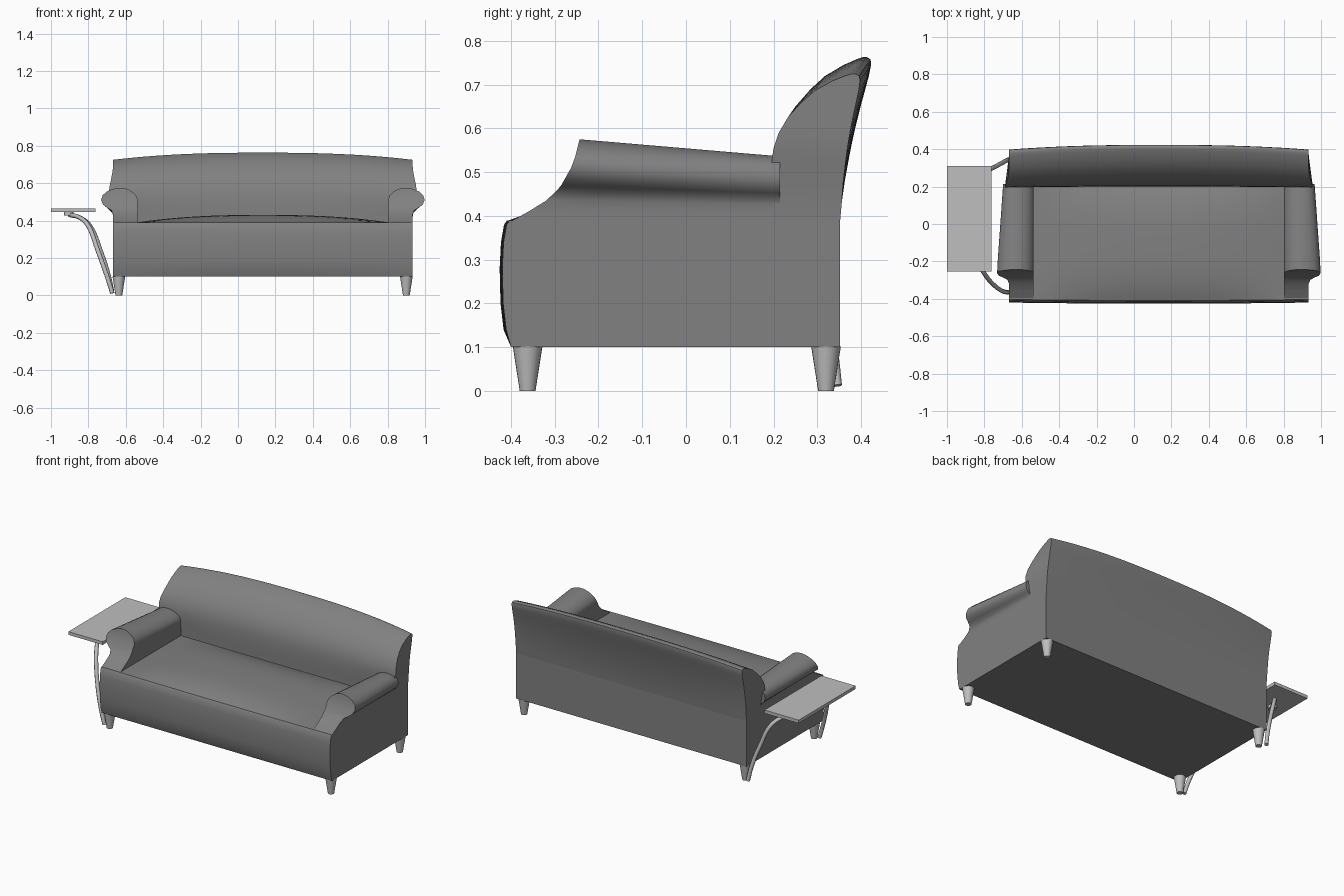
import bpy, bmesh, math
from mathutils import Vector

if "Cube" in bpy.data.objects:
    bpy.data.objects.remove(bpy.data.objects["Cube"])

CX = 0.133  # middle of the sofa; the side table sits off to its right


def material(name, v):
    m = bpy.data.materials.new(name)
    m.use_nodes = True
    col = (v, v, v, 1)
    m.diffuse_color = col
    m.node_tree.nodes["Principled BSDF"].inputs["Base Color"].default_value = col
    return m


fabric = material("grey fabric", 0.22)
metal = material("light grey metal", 0.52)


def finish(name, bm, mat, angle=40):
    bmesh.ops.recalc_face_normals(bm, faces=bm.faces)
    me = bpy.data.meshes.new(name)
    bm.to_mesh(me)
    bm.free()
    ob = bpy.data.objects.new(name, me)
    bpy.context.collection.objects.link(ob)
    me.materials.append(mat)
    bpy.ops.object.select_all(action="DESELECT")
    ob.select_set(True)
    bpy.context.view_layer.objects.active = ob
    bpy.ops.object.shade_smooth_by_angle(angle=math.radians(angle))
    return ob


def shell(name, stations, mat):
    """Loft closed rings; each end is closed by strips between paired ring points."""
    bm = bmesh.new()
    rings = [[bm.verts.new(p) for p in ring] for ring in stations]
    n = len(rings[0])
    for a, b in zip(rings, rings[1:]):
        for i in range(n):
            j = (i + 1) % n
            bm.faces.new((a[i], a[j], b[j], b[i]))
    for ring in (rings[0], rings[-1]):
        for i in range(n // 2 - 1):
            bm.faces.new((ring[i], ring[i + 1], ring[n - 2 - i], ring[n - 1 - i]))
    return finish(name, bm, mat)


def paired(rows):
    """Rows of (height, first side, second side) become one ring of (side, height)."""
    return [(a, z) for z, a, b in rows] + [(b, z) for z, a, b in reversed(rows)]


spread = [math.sin(math.pi / 2 * (i / 12 - 1)) for i in range(25)]

# Upholstered base with a softly bowed front
base_rows = [(0.10, -0.40, 0.352), (0.14, -0.411, 0.352), (0.20, -0.418, 0.352),
             (0.28, -0.42, 0.352), (0.34, -0.417, 0.352), (0.38, -0.41, 0.352),
             (0.39, -0.403, 0.352)]


def base_ring(u):
    return [(CX + 0.80 * u, y - 0.006 * (1 - u * u) * (y < 0 and z > 0.1), z)
            for y, z in paired(base_rows)]


shell("sofa_base", [base_ring(u) for u in spread], fabric)

# Rolled backrest, crowned along the top and flared beside the arms
back_rows = [(0.385, 0.20, 0.352), (0.43, 0.20, 0.356), (0.48, 0.20, 0.363),
             (0.535, 0.204, 0.373), (0.57, 0.211, 0.38), (0.61, 0.226, 0.389),
             (0.65, 0.25, 0.399), (0.69, 0.285, 0.41), (0.72, 0.318, 0.418),
             (0.745, 0.36, 0.423), (0.758, 0.39, 0.422), (0.763, 0.405, 0.413)]


def back_ring(u):
    ring = []
    drop = abs(u) ** 2.5
    for y, z in paired(back_rows):
        rise = max(0, z - 0.43)
        flare = 0.025 * max(0, 1 - abs(z - 0.58) / 0.16) * min(1, max(0, (0.38 - y) / 0.17))
        ring.append((CX + u * (0.80 + flare), y - 0.08 * rise * drop, z - 0.115 * rise * drop))
    return ring


shell("backrest", [back_ring(u) for u in spread], fabric)

# Seat cushion with a low crown
bm = bmesh.new()
steps = [i / 10 - 1 for i in range(21)]
grid = [[bm.verts.new((CX + 0.672 * u, -0.105 + 0.30 * v,
                       0.39 + 0.04 * (1 - abs(u) ** 2.5) * (1 - abs(v) ** 3)))
         for v in steps] for u in steps]
for a, b in zip(grid, grid[1:]):
    for i in range(len(steps) - 1):
        bm.faces.new((a[i], b[i], b[i + 1], a[i + 1]))
bmesh.ops.holes_fill(bm, edges=bm.edges[:])
finish("seat_cushion", bm, fabric)

# Scrolled arms: (height, outer side, inner side), and a front that sweeps forward
arm_rows = [(0.385, 0.80, 0.67), (0.41, 0.80, 0.67), (0.435, 0.801, 0.67),
            (0.455, 0.81, 0.67), (0.468, 0.832, 0.67), (0.485, 0.855, 0.67),
            (0.51, 0.865, 0.669), (0.535, 0.857, 0.678), (0.555, 0.835, 0.70),
            (0.568, 0.805, 0.722), (0.575, 0.775, 0.75)]
sweep = [(0.385, -0.405), (0.395, -0.395), (0.41, -0.36), (0.425, -0.33),
         (0.465, -0.288), (0.52, -0.257), (0.58, -0.242)]


def sweep_y(z):
    for (z0, y0), (z1, y1) in zip(sweep, sweep[1:]):
        if z <= z1:
            return y0 + (y1 - y0) * (z - z0) / (z1 - z0)
    return sweep[-1][1]


def arm_ring(t, side):
    ring = []
    for x, z in paired(arm_rows):
        front = sweep_y(z)
        y = front + (0.215 - front) * t
        along = max(0, (y + 0.242) / 0.457)
        ring.append((CX + side * (x - 0.5 * along * max(0, x - 0.80)), y,
                     z - 0.21 * along * max(0, z - 0.39)))
    return ring


for label, side in (("left", 1), ("right", -1)):
    shell(label + "_arm", [arm_ring(i / 6, side) for i in range(7)], fabric)

# Tapered feet
for xl, x in (("left", 0.90), ("right", -0.637)):
    for yl, y in (("front", -0.362), ("back", 0.32)):
        bm = bmesh.new()
        bmesh.ops.create_cone(bm, cap_ends=True, segments=20, radius1=0.018,
                              radius2=0.034, depth=0.102)
        bmesh.ops.translate(bm, verts=bm.verts, vec=(x, y, 0.051))
        finish(f"{yl}_{xl}_foot", bm, metal)

# Side table top
bm = bmesh.new()
bmesh.ops.create_cube(bm, size=1)
for v in bm.verts:
    v.co = Vector((-0.881 + 0.238 * v.co.x, 0.0275 + 0.565 * v.co.y, 0.455 + 0.02 * v.co.z))
finish("table_top", bm, metal)

# Bent tubes that carry the table
tubes = {
    "front": [(-0.672, -0.365, 0.012), (-0.70, -0.36, 0.10), (-0.75, -0.325, 0.24),
              (-0.80, -0.265, 0.37), (-0.845, -0.19, 0.415), (-0.90, -0.10, 0.43)],
    "back": [(-0.672, 0.345, 0.012), (-0.69, 0.335, 0.10), (-0.735, 0.31, 0.24),
             (-0.79, 0.275, 0.37), (-0.845, 0.21, 0.415), (-0.90, 0.12, 0.43)],
}
for label, points in tubes.items():
    cu = bpy.data.curves.new(label + "_table_tube", "CURVE")
    cu.dimensions = "3D"
    cu.bevel_depth = 0.012
    cu.bevel_resolution = 2
    cu.use_fill_caps = True
    sp = cu.splines.new("BEZIER")
    sp.bezier_points.add(len(points) - 1)
    for bp, co in zip(sp.bezier_points, points):
        bp.co = co
        bp.handle_left_type = bp.handle_right_type = "AUTO"
    sp.resolution_u = 6
    cu.materials.append(metal)
    bpy.context.collection.objects.link(bpy.data.objects.new(label + "_table_tube", cu))

# Small mounts under the table top
for label, y in (("front", -0.10), ("back", 0.12)):
    bm = bmesh.new()
    bmesh.ops.create_cone(bm, cap_ends=True, segments=16, radius1=0.025,
                          radius2=0.025, depth=0.02)
    bmesh.ops.translate(bm, verts=bm.verts, vec=(-0.905, y, 0.436))
    finish(label + "_table_mount", bm, metal)
